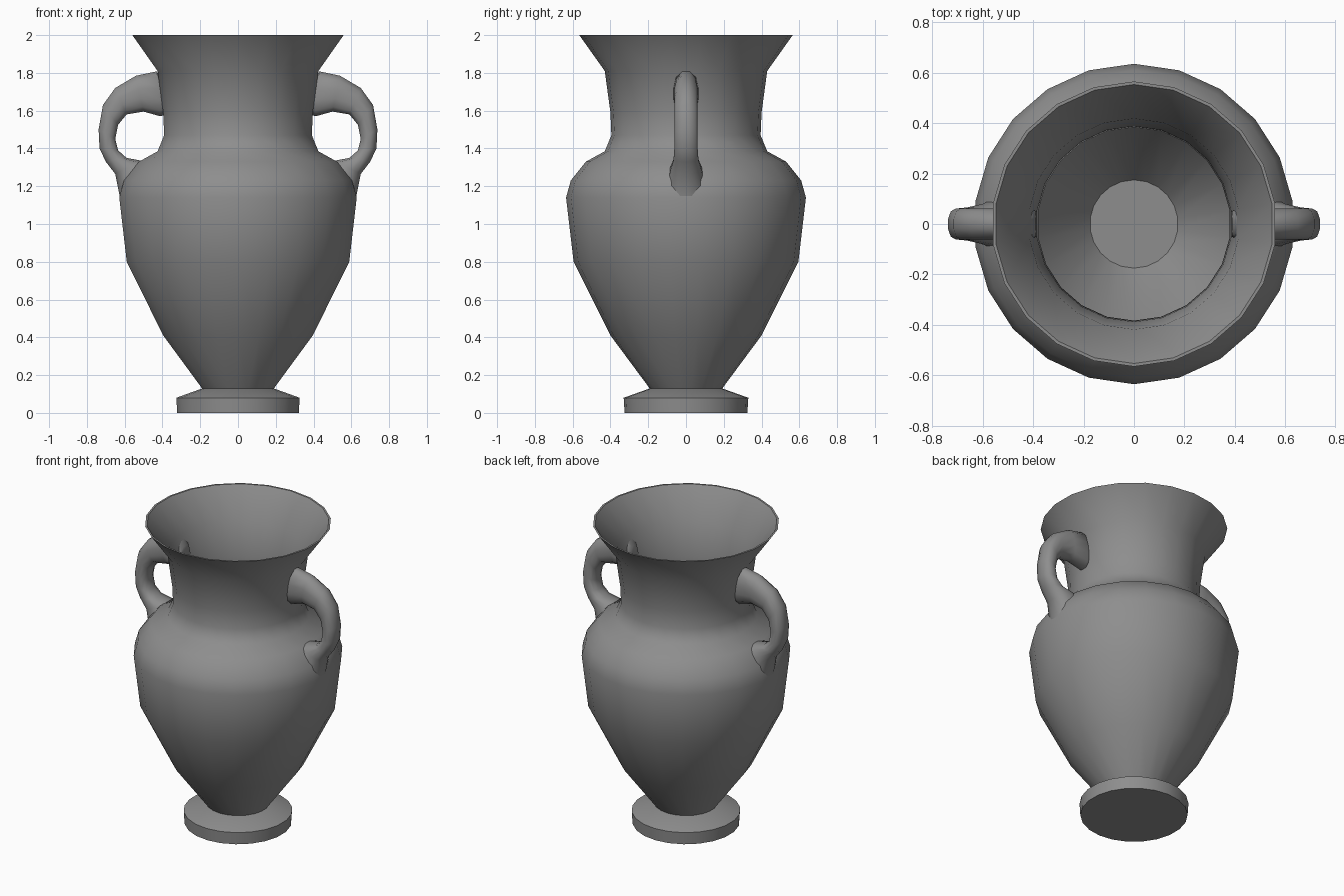
import bpy
import bmesh
import math

SIDES = 22

cube = bpy.data.objects.get("Cube")
if cube:
    bpy.data.objects.remove(cube, do_unlink=True)

clay = bpy.data.materials.new("grey clay")
clay.use_nodes = True
GREY = (0.27, 0.27, 0.27, 1)
clay.diffuse_color = GREY
clay.node_tree.nodes["Principled BSDF"].inputs["Base Color"].default_value = GREY


def finish(bm, name):
    bmesh.ops.recalc_face_normals(bm, faces=bm.faces)
    mesh = bpy.data.meshes.new(name)
    bm.to_mesh(mesh)
    bm.free()
    mesh.materials.append(clay)
    obj = bpy.data.objects.new(name, mesh)
    bpy.context.collection.objects.link(obj)
    bpy.ops.object.select_all(action='DESELECT')
    obj.select_set(True)
    bpy.context.view_layer.objects.active = obj
    bpy.ops.object.shade_smooth_by_angle(angle=math.radians(42))
    return obj


def loft(rings, name):
    """Skin a list of closed rings and cap both ends."""
    bm = bmesh.new()
    loops = [[bm.verts.new(p) for p in ring] for ring in rings]
    for a, b in zip(loops, loops[1:]):
        n = len(a)
        for i in range(n):
            j = (i + 1) % n
            bm.faces.new((a[i], a[j], b[j], b[i]))
    bm.faces.new(loops[0])
    bm.faces.new(loops[-1])
    return finish(bm, name)


def lathe(profile, name):
    angles = [math.tau * i / SIDES for i in range(SIDES)]
    return loft([[(r * math.sin(a), r * math.cos(a), z) for a in angles]
                 for r, z in profile], name)


# Foot
lathe([(0.325, 0), (0.33, 0.08), (0.19, 0.13)], "foot")

# Hollow body: outer wall up to the rim, then the inner wall down to the floor
outer = [(0.185, 0.12), (0.40, 0.41), (0.595, 0.80), (0.635, 1.14),
         (0.61, 1.23), (0.53, 1.33), (0.43, 1.385), (0.395, 1.47),
         (0.40, 1.59), (0.43, 1.81), (0.565, 2.0)]
inner = [(r - 0.012, z) for r, z in reversed(outer[1:])]
lathe(outer + inner + [(0.175, 0.14)], "body")

# Handles: outer edge, inner edge (x, z) and half width of each section
sections = [((0.39, 1.74), (0.385, 1.58), 0.05),
            ((0.43, 1.808), (0.41, 1.57), 0.065),
            ((0.54, 1.785), (0.50, 1.595), 0.062),
            ((0.65, 1.72), (0.59, 1.58), 0.062),
            ((0.715, 1.63), (0.635, 1.525), 0.062),
            ((0.738, 1.50), (0.65, 1.45), 0.062),
            ((0.733, 1.40), (0.635, 1.39), 0.062),
            ((0.70, 1.33), (0.59, 1.35), 0.066),
            ((0.65, 1.265), (0.51, 1.335), 0.08),
            ((0.625, 1.14), (0.44, 1.30), 0.10)]


def handle(side, name):
    rings = []
    for (ox, oz), (ix, iz), half in sections:
        ring = []
        for k in range(12):
            a = math.tau * (k + 0.5) / 12
            # Rounded-box section that touches both edges
            u = max(-1, min(1, 1.035 * math.cos(a)))
            v = max(-1, min(1, 1.15 * math.sin(a)))
            t = 0.5 + 0.5 * u
            ring.append((side * (ix + (ox - ix) * t), half * v, iz + (oz - iz) * t))
        rings.append(ring)
    return loft(rings, name)


handle(1, "left_handle")
handle(-1, "right_handle")
